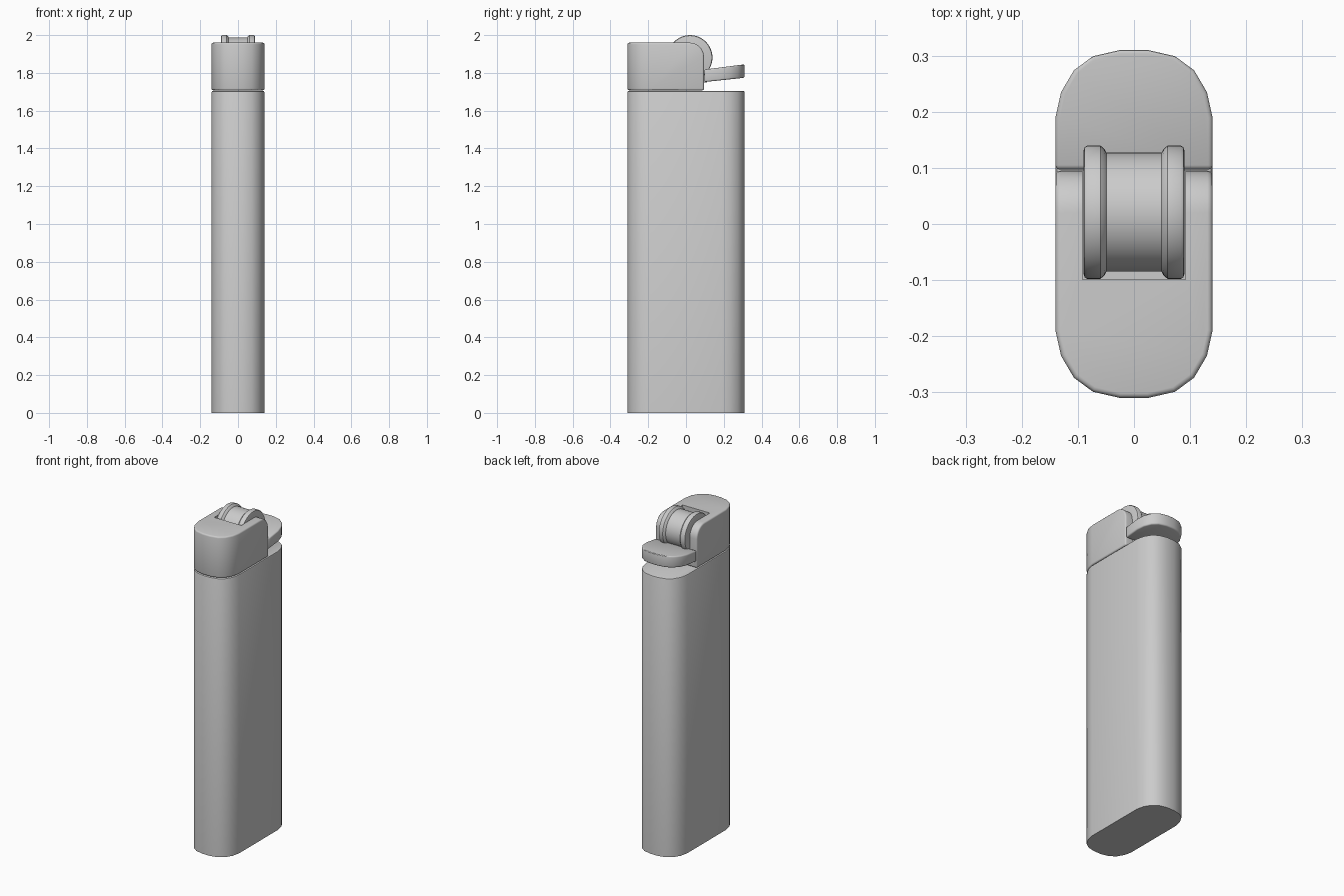
import bpy, bmesh, math
from mathutils import Matrix

if "Cube" in bpy.data.objects:
    bpy.data.objects.remove(bpy.data.objects["Cube"])

# One corner of the rounded plan outline, from the side towards the end
CORNER = [(0.14, 0.19), (0.13, 0.235), (0.107, 0.274), (0.073, 0.299), (0.025, 0.31)]


def end_arc(sign):
    """Rounded end running counter-clockwise; sign 1 = back, -1 = front."""
    half = CORNER + [(-x, y) for x, y in reversed(CORNER)]
    return [(sign * x, sign * y) for x, y in half]


def finish(obj, bevel=0.0, cutter=None):
    bpy.ops.object.select_all(action='DESELECT')
    bpy.context.view_layer.objects.active = obj
    obj.select_set(True)
    if bevel:
        m = obj.modifiers.new("Bevel", 'BEVEL')
        m.width, m.segments = bevel, 3
        m.limit_method, m.angle_limit = 'ANGLE', math.radians(40)
        bpy.ops.object.modifier_apply(modifier=m.name)
    if cutter:
        m = obj.modifiers.new("Slot", 'BOOLEAN')
        m.operation, m.solver, m.object = 'DIFFERENCE', 'EXACT', cutter
        bpy.ops.object.modifier_apply(modifier=m.name)
        bpy.data.objects.remove(cutter)
    bpy.ops.object.shade_smooth_by_angle(angle=math.radians(32))


def add_object(name, bm):
    bmesh.ops.recalc_face_normals(bm, faces=bm.faces[:])
    mesh = bpy.data.meshes.new(name)
    bm.to_mesh(mesh)
    bm.free()
    obj = bpy.data.objects.new(name, mesh)
    bpy.context.collection.objects.link(obj)
    return obj


def prism(outline, bottom, top):
    """Upright prism; bottom and top give z as a function of y."""
    bm = bmesh.new()
    lo = [bm.verts.new((x, y, bottom(y))) for x, y in outline]
    hi = [bm.verts.new((x, y, top(y))) for x, y in outline]
    bm.faces.new(lo[::-1])
    bm.faces.new(hi)
    n = len(outline)
    for i in range(n):
        j = (i + 1) % n
        bm.faces.new((lo[i], lo[j], hi[j], hi[i]))
    return bm


def box(name, x, y0, y1, z0, z1):
    outline = [(-x, y0), (x, y0), (x, y1), (-x, y1)]
    return add_object(name, prism(outline, lambda y: z0, lambda y: z1))


# Fuel body, with only the top rim softened
bm = prism(end_arc(1) + end_arc(-1), lambda y: 0.0, lambda y: 1.705)
rim = [e for e in bm.edges if all(v.co.z > 1.7 for v in e.verts)]
bmesh.ops.bevel(bm, geom=rim, offset=0.008, segments=2, profile=0.5, affect='EDGES')
finish(add_object("body", bm))

# Wheel guard: front part of the outline with a rounded upper back edge
bm = prism(end_arc(-1) + [(0.14, 0.095), (-0.14, 0.095)],
           lambda y: 1.708, lambda y: 1.96)
back = [e for e in bm.edges if all(v.co.z > 1.9 and v.co.y > 0.09 for v in e.verts)]
bmesh.ops.bevel(bm, geom=back, offset=0.075, segments=8, profile=0.5, affect='EDGES')
slot = box("slot_cutter", 0.092, -0.099, 0.2, 1.75, 2.1)
slot.hide_render = True
finish(add_object("wheel_guard", bm), 0.009, slot)

# Thumb button, tilted up towards the back, with its tongue in the slot
bm = prism(end_arc(1) + [(-0.14, 0.097), (0.14, 0.097)],
           lambda y: 1.752 + 0.105 * (y - 0.1), lambda y: 1.818 + 0.13 * (y - 0.1))
finish(add_object("thumb_button", bm), 0.008)
finish(box("button_tongue", 0.085, 0.02, 0.11, 1.75, 1.79))

# Spark wheel: one profile (x, radius) spun around the x axis
half = [(0.049, 0.106), (0.053, 0.113), (0.060, 0.119), (0.083, 0.119),
        (0.088, 0.116), (0.090, 0.109), (0.090, 0.0)]
profile = [(-x, r) for x, r in reversed(half)] + half
bm = bmesh.new()
verts = [bm.verts.new((x, 0, r)) for x, r in profile]
edges = [bm.edges.new(pair) for pair in zip(verts, verts[1:])]
bmesh.ops.spin(bm, geom=verts + edges, cent=(0, 0, 0), axis=(1, 0, 0),
               angle=math.tau, steps=48, use_duplicate=False)
bmesh.ops.remove_doubles(bm, verts=bm.verts[:], dist=0.0001)
bmesh.ops.transform(bm, matrix=Matrix.Translation((0, 0.021, 1.881)), verts=bm.verts[:])
finish(add_object("spark_wheel", bm))
